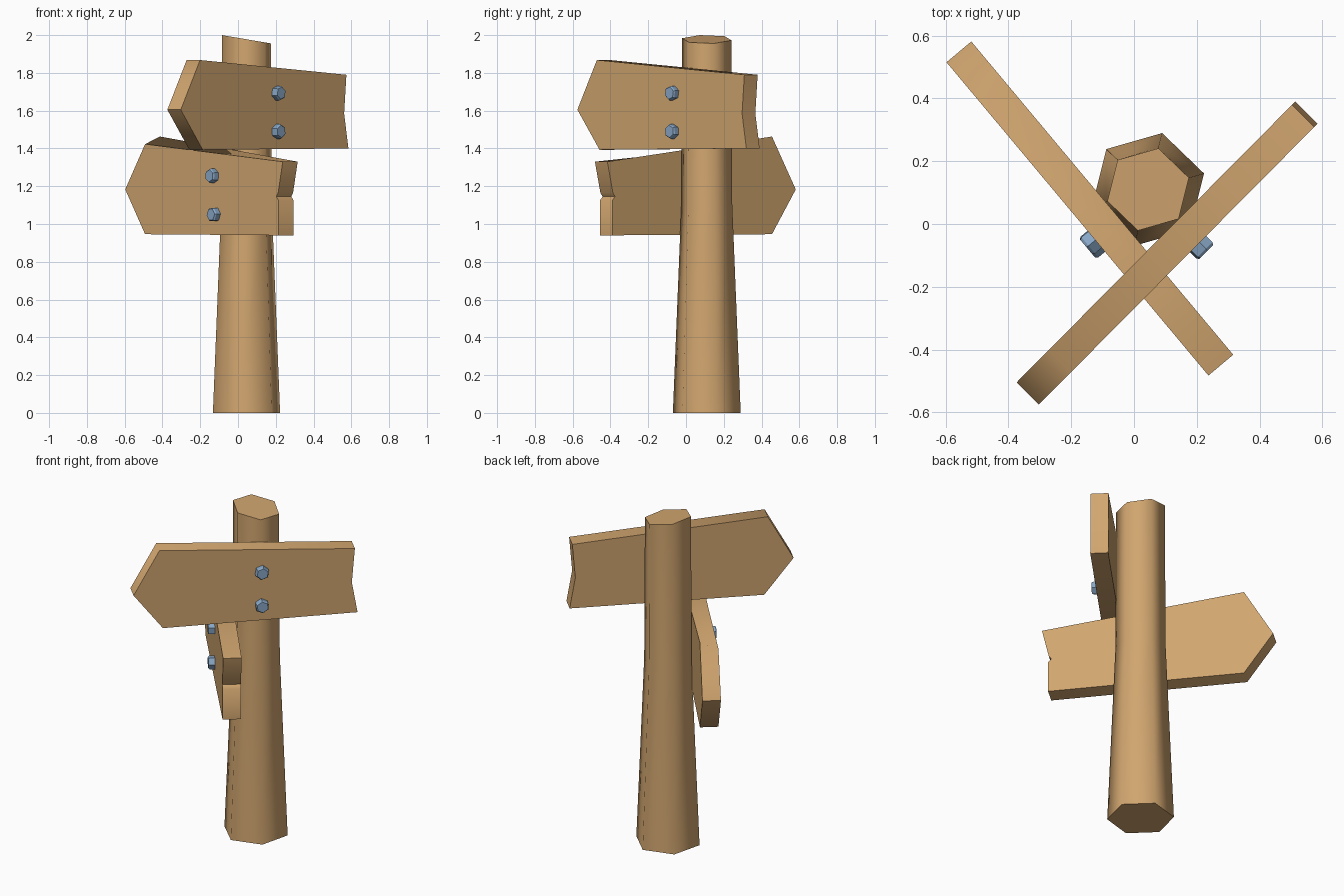
import bpy, bmesh, math
from mathutils import Vector

if "Cube" in bpy.data.objects:
    bpy.data.objects.remove(bpy.data.objects["Cube"])


def material(name, rgb):
    m = bpy.data.materials.new(name)
    m.diffuse_color = (*rgb, 1)
    m.use_nodes = True
    m.node_tree.nodes["Principled BSDF"].inputs["Base Color"].default_value = m.diffuse_color
    return m


wood = material("warm wood", (0.64, 0.38, 0.16))
steel = material("blue steel", (0.25, 0.39, 0.57))


def loft(name, rings, mat, smooth=None):
    """Closed solid through a stack of equal-length point rings."""
    bm = bmesh.new()
    loops = [[bm.verts.new(p) for p in ring] for ring in rings]
    n = len(loops[0])
    for a, b in zip(loops, loops[1:]):
        for i in range(n):
            j = (i + 1) % n
            bm.faces.new((a[i], a[j], b[j], b[i]))
    bm.faces.new(loops[0][::-1])
    bm.faces.new(loops[-1])
    bmesh.ops.recalc_face_normals(bm, faces=bm.faces)
    mesh = bpy.data.meshes.new(name)
    bm.to_mesh(mesh)
    bm.free()
    mesh.materials.append(mat)
    ob = bpy.data.objects.new(name, mesh)
    bpy.context.collection.objects.link(ob)
    if smooth:
        bpy.ops.object.select_all(action='DESELECT')
        ob.select_set(True)
        bpy.context.view_layer.objects.active = ob
        bpy.ops.object.shade_smooth_by_angle(angle=math.radians(smooth))
    return ob


# Post: tapered hexagon with a slanted top
def post_ring(r, z, slope=0.0):
    pts = []
    for k in range(6):
        a = math.radians(16 + 60 * k)
        x, y = 0.045 + r * math.cos(a), 0.11 + r * math.sin(a)
        pts.append((x, y, z - slope * (x + 0.085)))
    return pts


loft("post", [post_ring(0.185, 0), post_ring(0.139, 1.1), post_ring(0.135, 2.0, 0.17)],
     wood, 66)


# Sign boards: side profile (distance from tip, height), placed in plan,
# with hexagonal bolts on the front face
def sign(name, tip, end, thick, profile, bolts, back_lift=None):
    o = Vector((*tip, 0))
    u = (Vector((*end, 0)) - o).normalized()
    v = Vector((-u.y, u.x, 0))          # towards the back
    up = Vector((0, 0, 1))
    back_lift = back_lift or {}
    front = [o + u * s + up * z for s, z in profile]
    back = [p + v * thick + up * back_lift.get(i, 0) for i, p in enumerate(front)]
    loft(name, [front, back], wood, 66)
    for i, (s, z, turn) in enumerate(bolts):
        c = o + u * s + up * z
        rings = []
        for depth, r in ((0.02, 0.039), (-0.028, 0.039), (-0.036, 0.033)):
            rings.append([c + v * depth
                          + u * (r * math.cos(math.radians(turn + 60 * k)))
                          + up * (r * math.sin(math.radians(turn + 60 * k)))
                          for k in range(6)])
        loft(f"{name}_bolt_{i + 1}", rings, steel)


sign("upper_sign", (-0.303, -0.575), (0.59, 0.325), 0.1,
     [(0, 1.605), (0.145, 1.868), (1.245, 1.79), (1.228, 1.585), (1.26, 1.4), (0.165, 1.393)],
     [(0.72, 1.693, 20), (0.72, 1.49, 35)])

sign("lower_sign", (-0.597, 0.515), (0.235, -0.48), 0.103,
     [(0, 1.183), (0.164, 1.423), (1.3, 1.33), (1.262, 1.165), (1.247, 1.145),
      (1.266, 1.125), (1.266, 0.94), (0.164, 0.946)],
     [(0.735, 1.255, 25), (0.748, 1.05, 5)], {1: 0.04})
